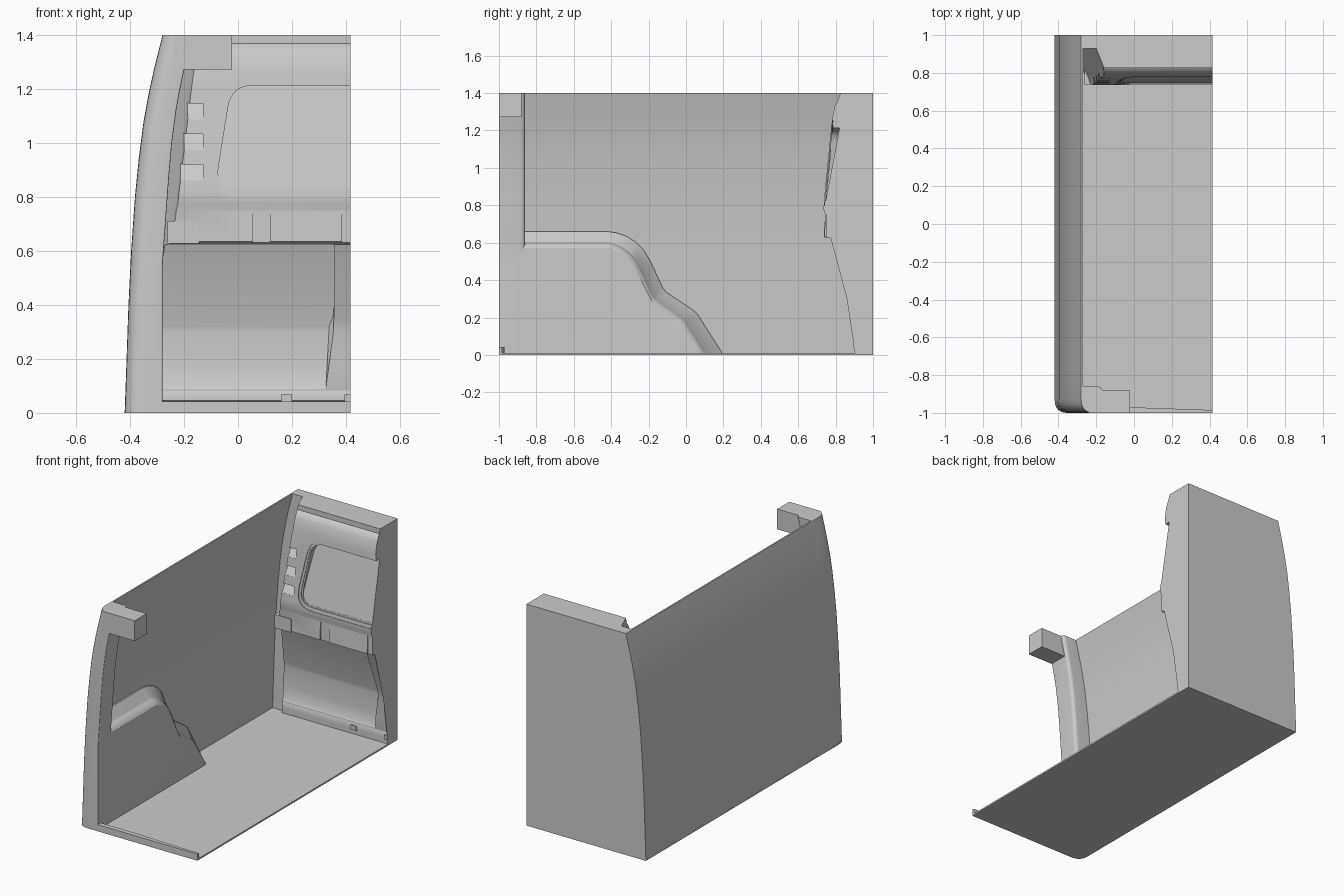
import bpy, bmesh, math
from mathutils import Vector

if "Cube" in bpy.data.objects:
    bpy.data.objects.remove(bpy.data.objects["Cube"])

R = 0.416  # cut plane on the right side
OUT = [(0, -.42), (.2, -.413), (.4, -.406), (.6, -.396), (.8, -.382), (.95, -.367),
       (1.08, -.35), (1.18, -.332), (1.28, -.31), (1.4, -.28)]


def interp(table, z):
    for (a, va), (b, vb) in zip(table, table[1:]):
        if z <= b:
            return va + (vb - va) * (z - a) / (b - a)
    return table[-1][1]


def loft(name, rings, smooth=30):
    """Closed solid bridging rings of equal point count."""
    bm = bmesh.new()
    vs = [[bm.verts.new(p) for p in r] for r in rings]
    n = len(rings[0])
    for a, b in zip(vs, vs[1:]):
        for i in range(n):
            bm.faces.new((a[i], a[(i + 1) % n], b[(i + 1) % n], b[i]))
    caps = [bm.faces.new(vs[0]), bm.faces.new(vs[-1])]
    bmesh.ops.triangulate(bm, faces=caps)
    bmesh.ops.recalc_face_normals(bm, faces=bm.faces)
    me = bpy.data.meshes.new(name)
    bm.to_mesh(me)
    bm.free()
    ob = bpy.data.objects.new(name, me)
    bpy.context.collection.objects.link(ob)
    finish(ob, smooth)
    return ob


def finish(ob, angle=30):
    bpy.ops.object.select_all(action='DESELECT')
    ob.select_set(True)
    bpy.context.view_layer.objects.active = ob
    bpy.ops.object.shade_smooth_by_angle(angle=math.radians(angle))


def box(name, x0, x1, y0, y1, z0, z1):
    return loft(name, [[(x, y0, z0), (x, y1, z0), (x, y1, z1), (x, y0, z1)] for x in (x0, x1)])


def cut(ob, cutter):
    cutter.hide_render = True
    m = ob.modifiers.new("cut", 'BOOLEAN')
    m.operation, m.solver, m.object = 'DIFFERENCE', 'EXACT', cutter
    bpy.context.view_layer.objects.active = ob
    bpy.ops.object.modifier_apply(modifier=m.name)
    bpy.data.objects.remove(cutter)


def rounded(corners, radii, n=8):
    """2D polygon with rounded corners."""
    pts = []
    for i, r in enumerate(radii):
        p = Vector(corners[i])
        a = (Vector(corners[i - 1]) - p).normalized() * r
        b = (Vector(corners[(i + 1) % len(corners)]) - p).normalized() * r
        if r == 0:
            pts.append(p)
            continue
        for k in range(n + 1):
            t = k / n
            pts.append(p + a * (1 - t) ** 2 + b * t ** 2)
    return pts


# Side wall: thin curved skin
wall = [(x, z) for z, x in OUT] + [(x + .01, z) for z, x in reversed(OUT)]
loft("side_wall", [[(x, y, z) for x, z in wall] for y in (-.87, 1)], 20)

# Floor with rounded front corner, and front threshold lip
plan = rounded([(-.42, 1), (-.42, -1), (R, -1), (R, 1)], [0, .07, 0, 0])
loft("floor", [[(x, y, z) for x, y in plan] for z in (0, .01)])
lip = [(-.29, -1), (R, -1), (R, -.985), (-.02, -.97), (-.29, -.97)]
loft("threshold_lip", [[(x, y, z) for x, y in lip] for z in (0, .042)])

# Front pillar with rounded outer corner
INNER = [(0, -.28), (.55, -.28), (.65, -.272), (.85, -.258), (1.0, -.245), (1.15, -.225),
         (1.27, -.2), (1.4, -.17)]
rings = []
for i in range(22):
    z = 1.4 * i / 21
    xo, xi = interp(OUT, z), interp(INNER, z)
    sec = rounded([(xo, -.86), (xo, -1), (xi, -1), (xi, -.86)], [0, .07, .006, .025], 6)
    rings.append([(x, y, z) for x, y in sec])
loft("front_pillar", rings)
box("front_header", -.24, -.022, -1, -.88, 1.272, 1.4)

# Wheel arch: loft from the wall outline to the inner face outline
big = [(-.9, .66), (-.42, .66), (-.37, .653), (-.32, .636), (-.27, .605), (-.225, .56), (-.19, .5),
       (-.125, .36), (-.105, .335), (.03, .245), (.06, .22), (.2, 0), (-.9, 0)]
small = [(-.9, .6), (-.42, .6), (-.39, .595), (-.35, .578), (-.305, .548), (-.265, .505), (-.235, .45),
         (-.175, .315), (-.155, .295), (-.02, .2), (0, .18), (.115, 0), (-.9, 0)]


def arch_ring(t, x=None, off=0):
    out = []
    for (ya, za), (yb, zb) in zip(big, small):
        y, z = ya + (yb - ya) * t, za + (zb - za) * t
        out.append((interp(OUT, z) + off if x is None else x, y, z))
    return out


loft("wheel_arch", [arch_ring(0, off=.004), arch_ring(0, off=.02), arch_ring(.95, -.325),
                    arch_ring(1.05, -.305), arch_ring(1.2, -.29), arch_ring(1.45, -.28)])

# Rear base plate following the wall curve
plate = [(x + .002, z) for z, x in OUT] + [(R, 1.4), (R, 0)]
loft("rear_base", [[(x, y, z) for x, z in plate] for y in (.93, 1)])

# Rear door trim: profiles swept across x with a slanted left end
LEFT = [(0, -.335), (.6, -.32), (1.0, -.275), (1.25, -.225), (1.4, -.2)]


def trim(name, prof, x0=None, x1=R):
    a = [(interp(LEFT, z) + .4 * (.93 - y) if x0 is None else x0(z), y, z) for y, z in prof]
    return loft(name, [a, [(x1, y, z) for y, z in prof]])


upper = trim("door_upper_trim", [(.94, .62), (.765, .625), (.74, .635), (.745, .75), (.736, .775),
                                 (.737, .82), (.776, 1.21), (.783, 1.27), (.795, 1.33), (.81, 1.358),
                                 (.826, 1.368), (.826, 1.4), (.94, 1.4)])

# Window: shallow frame step, fine raised bead, then pane recess
surf = lambda z: .737 + (z - .82) * .1
pane = lambda z: .748 + (z - .83) * .19
steps = [((-.035, 1.253), (-.12, .80), .13, lambda z: surf(z) + .005),
         ((-.028, 1.228), (-.098, .823), .10, lambda z: surf(z) + .009),
         ((-.024, 1.213), (-.085, .833), .08, pane)]
for tl, bl, r, depth in steps:
    pts = rounded([tl, bl, (.5, bl[1]), (.5, tl[1])], [r, r, 0, 0])
    cut(upper, loft("window_cutter", [[(x, .6, z) for x, z in pts],
                                      [(x, depth(z), z) for x, z in pts]]))

# Stepped scoops on the trim edge
for i in range(3):
    z0 = .862 + .113 * i
    z1 = z0 + .062
    s = [(.6, z0), (surf(z0) + .001, z0), (surf(z1) + .035, z1), (.6, z1 - .02)]
    cut(upper, loft("scoop_cutter", [[(x, y, z) for y, z in s] for x in (-.4, -.13)]))

# Shallow vertical grooves in the belt band
for x0, x1 in ((.055, .118), (.385, .5)):
    cut(upper, box("groove_cutter", x0, x1, .6, .75, .6, .748))
finish(upper)
box("belt_end_cap", -.262, -.145, .738, .85, .628, .712)

# Lower door: deep recessed panel, shallower side section, stepped plinth
trim("door_recess_panel", [(.94, .63), (.81, .63), (.92, .32), (.922, .3), (.92, .18), (.912, .1),
                           (.905, .088), (.905, 0), (.94, 0)])
edge = lambda z: .325 + .03 * min(1, max(0, (z - .09) / .22))
trim("door_side_panel", [(.94, .63), (.772, .63), (.885, .345), (.895, .3), (.895, .17), (.905, .085),
                         (.94, .085)], edge)
trim("door_plinth", [(.94, .088), (.908, .088), (.9, .07), (.9, .045), (.912, .04), (.912, 0), (.94, 0)])
for x0, x1 in ((.16, .2), (.395, R)):
    box("plinth_block", x0, x1, .893, .94, .04, .068)
